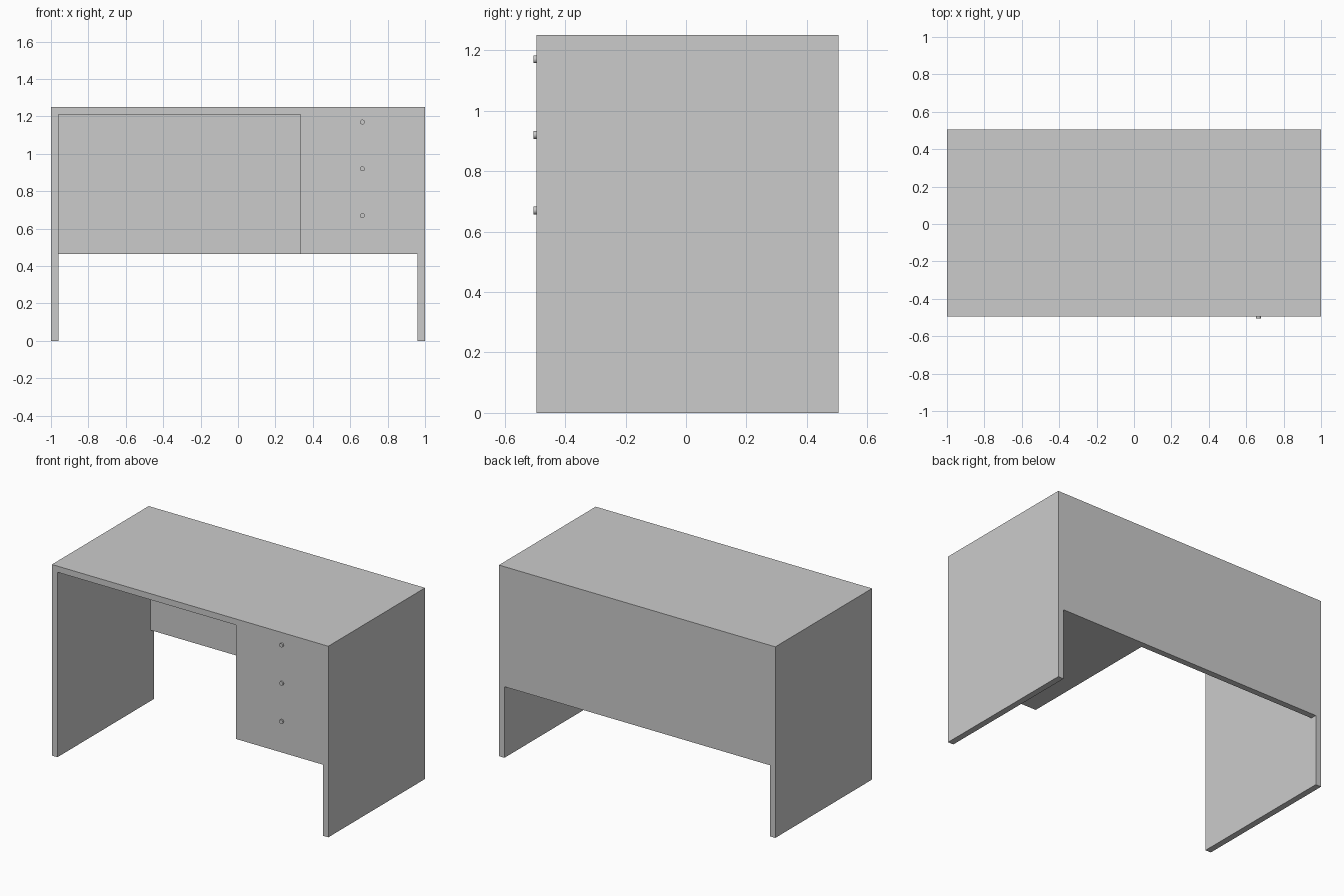
import bpy
from math import pi

if "Cube" in bpy.data.objects:
    bpy.data.objects.remove(bpy.data.objects["Cube"])

T = 0.04                      # board thickness
FRONT, BACK = -0.495, 0.505   # front and back faces of the desk
TOP, LOW = 1.25, 0.465        # worktop height, underside of cabinet


def board(name, x0, x1, y0, y1, z0, z1):
    bpy.ops.mesh.primitive_cube_add(
        size=1, location=((x0 + x1) / 2, (y0 + y1) / 2, (z0 + z1) / 2))
    o = bpy.context.object
    o.name = name
    o.scale = (x1 - x0, y1 - y0, z1 - z0)
    bpy.ops.object.transform_apply(location=False, rotation=False, scale=True)
    return o


# Worktop and full-depth side panels
board("worktop", -1, 1, FRONT, BACK, TOP - T, TOP)
board("left_side_panel", -1, -1 + T, FRONT, BACK, 0, TOP - T)
board("right_side_panel", 1 - T, 1, FRONT, BACK, 0, TOP - T)

# Back panel, flush with the rear edge
board("back_panel", -1 + T, 1 - T, BACK - T, BACK, LOW, TOP - T)

# Drawer cabinet: inner divider and the flush drawer block
board("cabinet_divider", 0.333, 0.333 + T, FRONT, BACK - T, LOW, TOP - T)
board("drawer_block", 0.333 + T, 1 - T, FRONT, BACK - T, LOW, TOP - T)

# Drawer knobs
for i, z in enumerate((1.17, 0.92, 0.67)):
    bpy.ops.mesh.primitive_cylinder_add(
        vertices=24, radius=0.013, depth=0.02,
        location=(0.665, FRONT, z), rotation=(pi / 2, 0, 0))
    bpy.context.object.name = f"drawer_knob_{i + 1}"
    bpy.ops.object.shade_smooth_by_angle()
